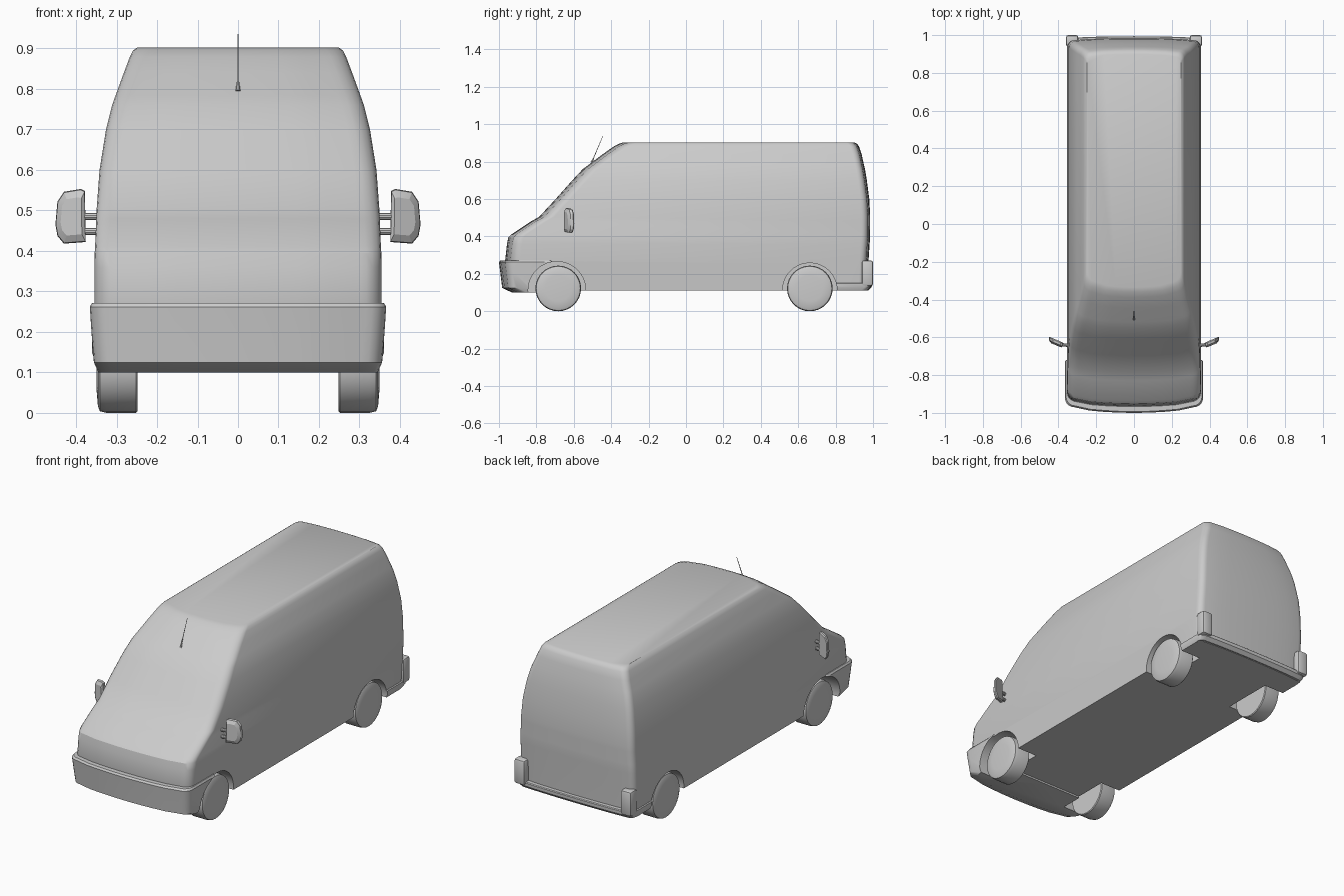
import bpy, bmesh, math
from mathutils import Matrix, Vector

if "Cube" in bpy.data.objects:
    bpy.data.objects.remove(bpy.data.objects["Cube"])


def finish(name, bm, angle=30):
    bmesh.ops.recalc_face_normals(bm, faces=bm.faces)
    me = bpy.data.meshes.new(name)
    bm.to_mesh(me)
    bm.free()
    ob = bpy.data.objects.new(name, me)
    bpy.context.collection.objects.link(ob)
    smooth(ob, angle)
    return ob


def smooth(ob, angle=30):
    bpy.ops.object.select_all(action='DESELECT')
    ob.select_set(True)
    bpy.context.view_layer.objects.active = ob
    bpy.ops.object.shade_smooth_by_angle(angle=math.radians(angle))


def outline(w, yf, yr, rf, rr, bow_f, bow_r):
    """Half plan outline from rear centre to front centre, mirrored to a full loop."""
    half = []
    for i in range(4):
        x = (w - rr) * i / 4
        half.append((x, yr - bow_r * (x / w) ** 2))
    for i in range(6):
        a = math.pi / 2 * (1 - i / 5)
        half.append((w - rr + rr * math.cos(a), yr - bow_r - rr + rr * math.sin(a)))
    for i in range(6):
        a = -math.pi / 2 * i / 5
        half.append((w - rf + rf * math.cos(a), yf + bow_f + rf + rf * math.sin(a)))
    for i in range(3, -1, -1):
        x = (w - rf) * i / 4
        half.append((x, yf + bow_f * (x / w) ** 2))
    return half + [(-x, y) for x, y in half[-2:0:-1]]


def loft(name, slices, rf, rr, bow_f, bow_r):
    bm = bmesh.new()
    rings = []
    for z, w, yf, yr in slices:
        rings.append([bm.verts.new((x, y, z)) for x, y in outline(w, yf, yr, rf, rr, bow_f, bow_r)])
    for a, b in zip(rings, rings[1:]):
        for i in range(len(a)):
            j = (i + 1) % len(a)
            bm.faces.new((a[i], a[j], b[j], b[i]))
    bm.faces.new(rings[0])
    bm.faces.new(rings[-1])
    return finish(name, bm)


def rod(name, p, q, r1, r2, seg=8):
    p, q = Vector(p), Vector(q)
    bm = bmesh.new()
    m = Matrix.Translation((p + q) / 2) @ (q - p).to_track_quat('Z', 'Y').to_matrix().to_4x4()
    bmesh.ops.create_cone(bm, cap_ends=True, segments=seg, radius1=r1, radius2=r2,
                          depth=(q - p).length, matrix=m)
    return finish(name, bm)


def box(name, x, y, z, bevel):
    bm = bmesh.new()
    size = [b - a for a, b in (x, y, z)]
    mid = [(a + b) / 2 for a, b in (x, y, z)]
    bmesh.ops.create_cube(bm, size=1, matrix=Matrix.Translation(mid) @ Matrix.Diagonal((*size, 1)))
    bmesh.ops.bevel(bm, geom=bm.edges[:], offset=bevel, segments=2, profile=0.5, affect='EDGES')
    return finish(name, bm, 40)


# body shell: height, half width, front y, rear y
body = loft("van_body", [
    (0.11, .348, -.93, .968), (0.27, .355, -.967, .976), (0.36, .355, -.957, .982),
    (0.395, .354, -.950, .984), (0.41, .353, -.935, .984), (0.48, .35, -.83, .985),
    (0.505, .349, -.785, .985), (0.60, .342, -.697, .98), (0.70, .326, -.608, .967),
    (0.76, .311, -.552, .957), (0.785, .302, -.518, .951), (0.84, .282, -.445, .939),
    (0.88, .267, -.388, .926), (0.895, .259, -.36, .915), (0.903, .248, -.335, .90),
], .055, .035, .025, .012)

# front bumper
front_bumper = loft("front_bumper", [
    (0.10, .345, -.93, -.72), (0.125, .356, -.983, -.72), (0.20, .362, -.992, -.72),
    (0.262, .366, -1.0, -.72), (0.272, .36, -.993, -.72),
], .05, .01, .03, 0)

# rear bumper: low step and tall corners
rear_step = loft("rear_bumper_step", [
    (0.112, .348, .70, .975), (0.13, .355, .70, .993), (0.148, .355, .70, .994), (0.152, .35, .70, .99),
], .01, .03, 0, .008)
for s in (-1, 1):
    xs = sorted((s * .295, s * .36))
    box("rear_bumper_corner", xs, (.94, 1.0), (.135, .272), .012)

# wheel arch cuts
axles = ((-.69, .154), (.662, .146))
for y, r in axles:
    for s in (-1, 1):
        cut = rod("arch_cutter", (s * .225, y, .112), (s * .45, y, .112), r, r, 40)
        cut.hide_render = True
        for ob in (body, front_bumper if y < 0 else rear_step):
            mod = ob.modifiers.new("arch", 'BOOLEAN')
            mod.operation = 'DIFFERENCE'
            mod.solver = 'EXACT'
            mod.object = cut
            bpy.context.view_layer.objects.active = ob
            bpy.ops.object.modifier_apply(modifier=mod.name)
        bpy.data.objects.remove(cut)
for ob in (body, front_bumper, rear_step):
    smooth(ob)

# wheels: revolved profile (x, radius)
profile = [(.248, .118), (.252, .122), (.325, .122), (.341, .118), (.346, .106), (.349, .07)]
for y in (-.683, .662):
    for s in (-1, 1):
        bm = bmesh.new()
        n = 32
        rings = [[bm.verts.new((s * x, y + r * math.cos(2 * math.pi * k / n),
                                .122 + r * math.sin(2 * math.pi * k / n))) for k in range(n)]
                 for x, r in profile]
        for a, b in zip(rings, rings[1:]):
            for k in range(n):
                bm.faces.new((a[k], a[k - 1], b[k - 1], b[k]))
        bm.faces.new(rings[0])
        bm.faces.new(rings[-1])
        finish("wheel", bm, 35)

# mirrors: faceted housings swept back, on two arms
face = [(.376, .422), (.378, .548), (.388, .553), (.43, .546), (.446, .522),
        (.451, .465), (.446, .437), (.43, .418)]
for s in (-1, 1):
    bm = bmesh.new()
    cx, cz = .408, .485
    rings = []
    for dy, k in ((.014, .92), (.008, 1.0), (-.006, .97), (-.016, .7)):
        rings.append([bm.verts.new((s * (cx + (x - cx) * k), -.628 + dy + .42 * (x - cx) * k,
                                    cz + (z - cz) * k)) for x, z in face])
    for a, b in zip(rings, rings[1:]):
        for i in range(len(a)):
            bm.faces.new((a[i], a[i - 1], b[i - 1], b[i]))
    bm.faces.new(rings[0])
    bm.faces.new(rings[-1])
    finish("mirror", bm, 20)
    for z in (.448, .485):
        rod("mirror_arm", (s * .335, -.645, z), (s * .39, -.637, z), .009, .009, 10)

# roof aerial
rod("aerial_base", (0, -.505, .795), (0, -.494, .818), .006, .003)
rod("aerial", (0, -.498, .81), (0, -.445, .936), .0022, .0012, 6)
